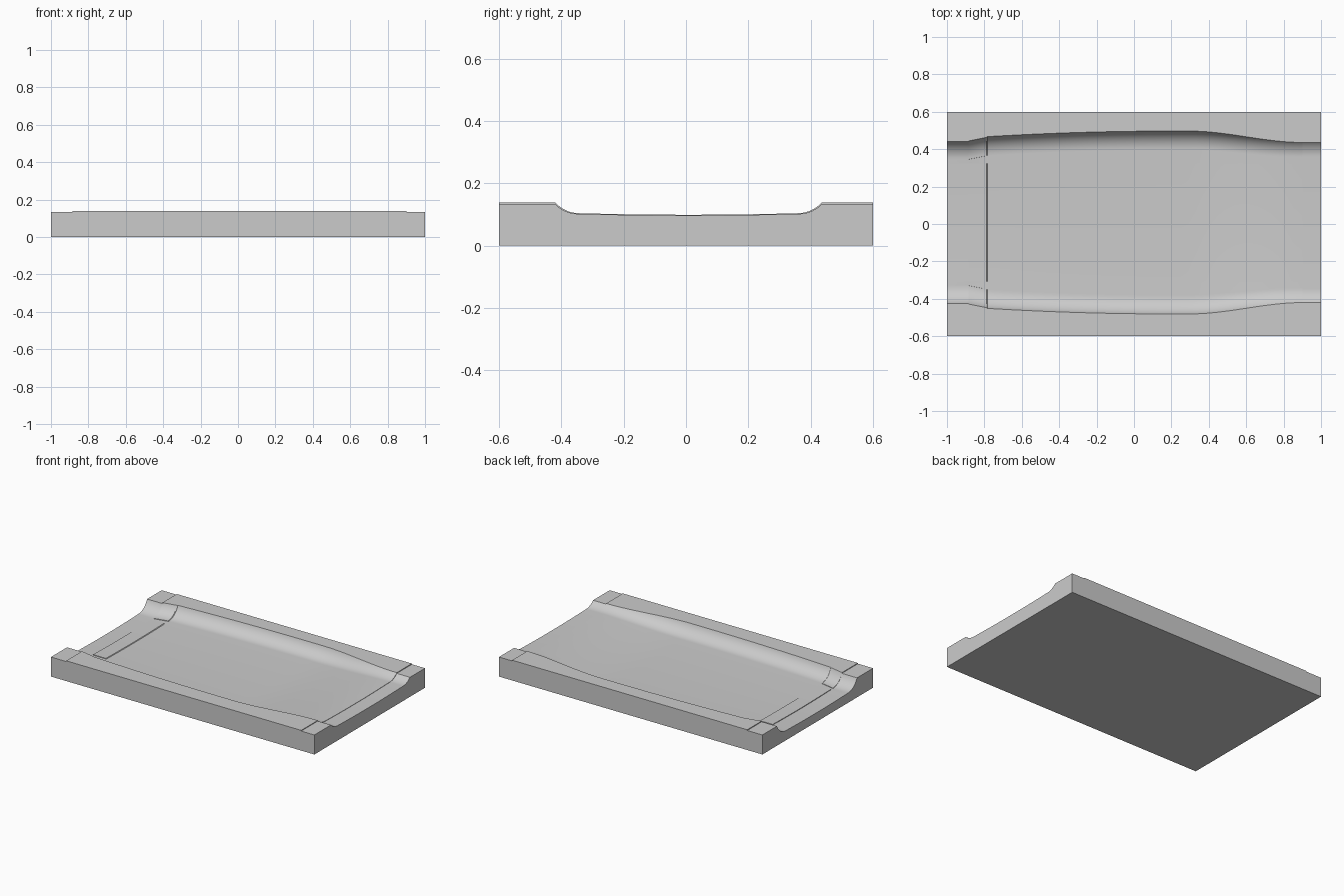
import bpy, bmesh, math

cube = bpy.data.objects.get("Cube")
if cube:
    bpy.data.objects.remove(cube)

stone = bpy.data.materials.new("plain grey")
stone.use_nodes = True
grey = (0.6, 0.6, 0.6, 1)
stone.diffuse_color = grey
stone.node_tree.nodes["Principled BSDF"].inputs["Base Color"].default_value = grey

HALF_WIDTH, SHIFT, PAD, RADIUS = 0.6, 0.008, 0.316, 0.105
STEP_L, STEP_PAD, STEP_R = -0.885, -0.786, 0.9
RIM, DROP = 0.139, 0.005


def ease(x, start, end):
    t = min(max((x - start) / (end - start), 0), 1)
    return t * t * (3 - 2 * t)


def channel_edge(x):
    """Half width of the channel at the rim."""
    if x < STEP_L:
        return 0.434
    if x < STEP_PAD:
        return 0.436 + 0.02 * (x - STEP_L) / (STEP_PAD - STEP_L)
    if x < 0.2:
        return 0.489 - 0.03 * ((0.2 - x) / 0.986) ** 2
    return 0.489 - 0.061 * ease(x, 0.3, 0.9)


def half_section(x):
    """Points from the centre line to the outer rim."""
    lower = DROP if x < STEP_L or x > STEP_R else 0
    on_strip = STEP_L < x < STEP_PAD
    edge = channel_edge(x)
    # The floor is deep along most of the length and rises to the left end
    centre = 0.062 + 0.037 * ease(x, 0.3, 0.9) - (0.002 if x > STEP_R else 0)
    base = centre + 0.005 + (0.003 if on_strip else 0)
    height = RIM - lower - base
    run = math.sqrt(2 * RADIUS * height - height ** 2)
    foot = edge - run

    points = []
    for y in (0, 0.1, 0.2, PAD - 0.0002, PAD, foot - 0.0002):
        rise = 0.004 if on_strip and y < PAD else 0
        points.append((y, centre + 0.005 * (y / foot) ** 2 + rise))
    # Concave bank, an arc tangent to the floor
    sweep = math.asin(run / RADIUS)
    for i in range(13):
        a = sweep * i / 12
        points.append((foot + RADIUS * math.sin(a), base + RADIUS * (1 - math.cos(a))))
    points.append((HALF_WIDTH, RIM - lower))
    return points


def ring(x):
    half = half_section(x)
    top = [(-y, z) for y, z in reversed(half[1:])] + half
    # The channel sits slightly off centre; the outer walls do not
    top = [(y + SHIFT * (abs(y) < HALF_WIDTH), z) for y, z in top]
    return [(-HALF_WIDTH, 0)] + top + [(HALF_WIDTH, 0)]


# Stations along the length, doubled at each small step
stations = {round(-0.75 + 0.04 * i, 3) for i in range(41)} | {-1, 0.95, 1}
for step, gap in ((STEP_L, 0.0001), (STEP_PAD, 0.002), (STEP_R, 0.0001)):
    stations |= {step - gap, step + gap}
stations = sorted(stations)

bm = bmesh.new()
rings = [[bm.verts.new((x, y, z)) for y, z in ring(x)] for x in stations]
count = len(rings[0])
for a, b in zip(rings, rings[1:]):
    for i in range(count):
        j = (i + 1) % count
        bm.faces.new((a[i], b[i], b[j], a[j]))
bm.faces.new(rings[0])
bm.faces.new(rings[-1])
bmesh.ops.recalc_face_normals(bm, faces=bm.faces)

mesh = bpy.data.meshes.new("channel_slab")
bm.to_mesh(mesh)
bm.free()
mesh.materials.append(stone)
slab = bpy.data.objects.new("channel_slab", mesh)
bpy.context.collection.objects.link(slab)

for other in bpy.context.selected_objects:
    other.select_set(False)
slab.select_set(True)
bpy.context.view_layer.objects.active = slab
bpy.ops.object.shade_smooth_by_angle(angle=math.radians(25))
